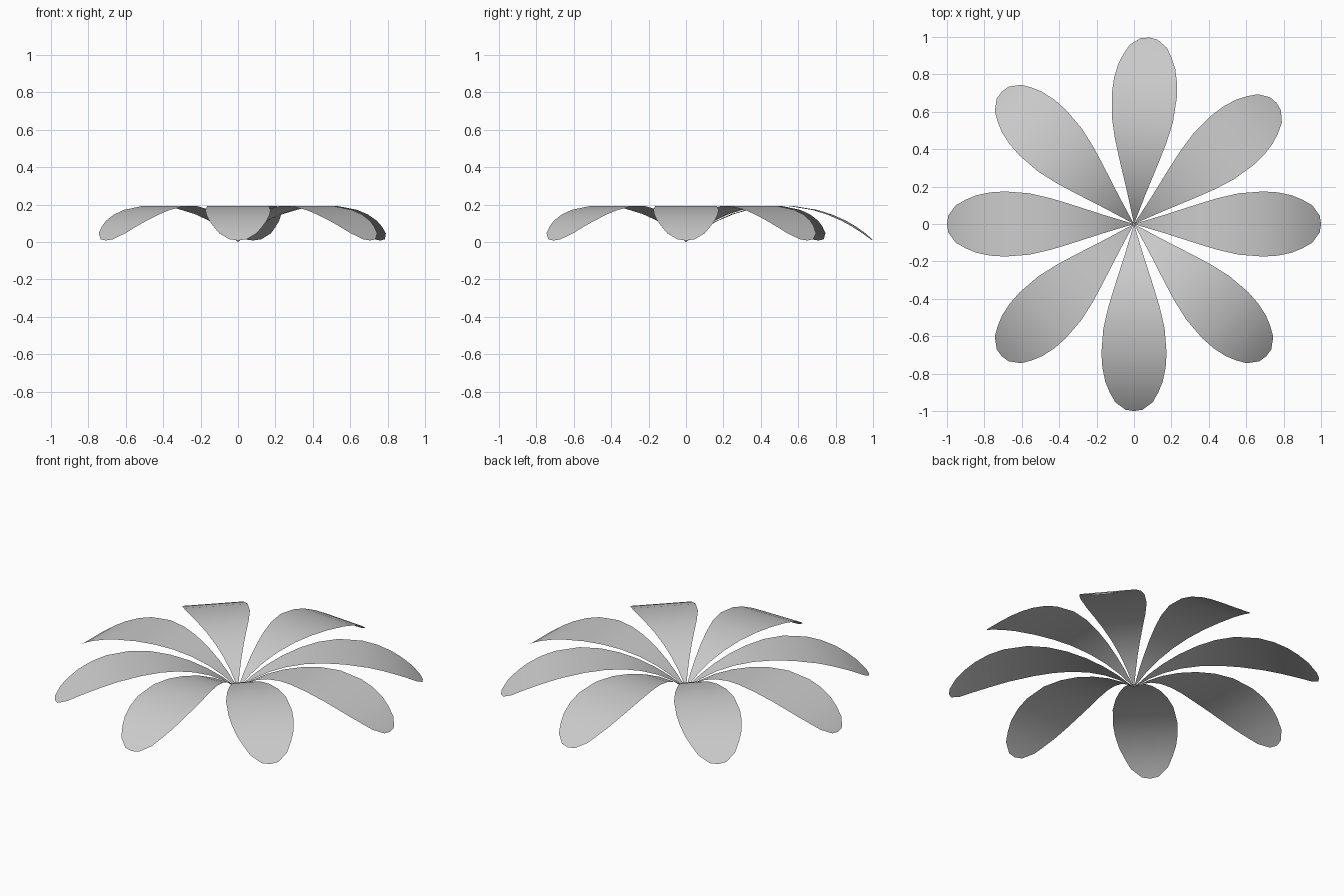
import bpy, bmesh, math

cube = bpy.data.objects.get("Cube")
if cube:
    bpy.data.objects.remove(cube, do_unlink=True)

grey = bpy.data.materials.new("petal grey")
grey.use_nodes = True
colour = (0.6, 0.6, 0.6, 1)
grey.diffuse_color = colour
grey.node_tree.nodes["Principled BSDF"].inputs["Base Color"].default_value = colour

# Petal outline: distance from the centre, half width
OUTLINE = [(0, 0), (0.08, 0.024), (0.16, 0.048), (0.25, 0.077), (0.35, 0.109),
           (0.45, 0.139), (0.56, 0.164), (0.69, 0.174), (0.77, 0.169),
           (0.845, 0.153), (0.9, 0.13), (0.953, 0.1), (0.993, 0.045), (1, 0)]
RADIUS = 0.753


def arch(r):
    """Height of the petal along its circular arc."""
    drop = math.sqrt(RADIUS ** 2 - 0.25)
    return math.sqrt(RADIUS ** 2 - (r - 0.5) ** 2) - drop + 0.008 * r


def petal(name, degrees):
    """One thin arched sheet pointing along the given angle."""
    bm = bmesh.new()
    rows = []
    for r, w in OUTLINE:
        sides = (0,) if w == 0 else (-w, w)
        rows.append([bm.verts.new((r, y, arch(r))) for y in sides])
    for a, b in zip(rows, rows[1:]):
        bm.faces.new(a + b[::-1])
    bmesh.ops.recalc_face_normals(bm, faces=bm.faces)
    if sum(f.normal.z for f in bm.faces) < 0:
        bmesh.ops.reverse_faces(bm, faces=bm.faces)
    mesh = bpy.data.meshes.new(name)
    bm.to_mesh(mesh)
    bm.free()
    mesh.materials.append(grey)
    mesh.shade_smooth()
    obj = bpy.data.objects.new(name, mesh)
    obj.rotation_euler.z = math.radians(degrees)
    bpy.context.collection.objects.link(obj)


# Ring of eight petals, two of them turned slightly
for i, turn in enumerate((0, -4.6, -4.6, 0, 0, 0, 0, 0)):
    petal(f"petal_{i + 1}", 45 * i + turn)
